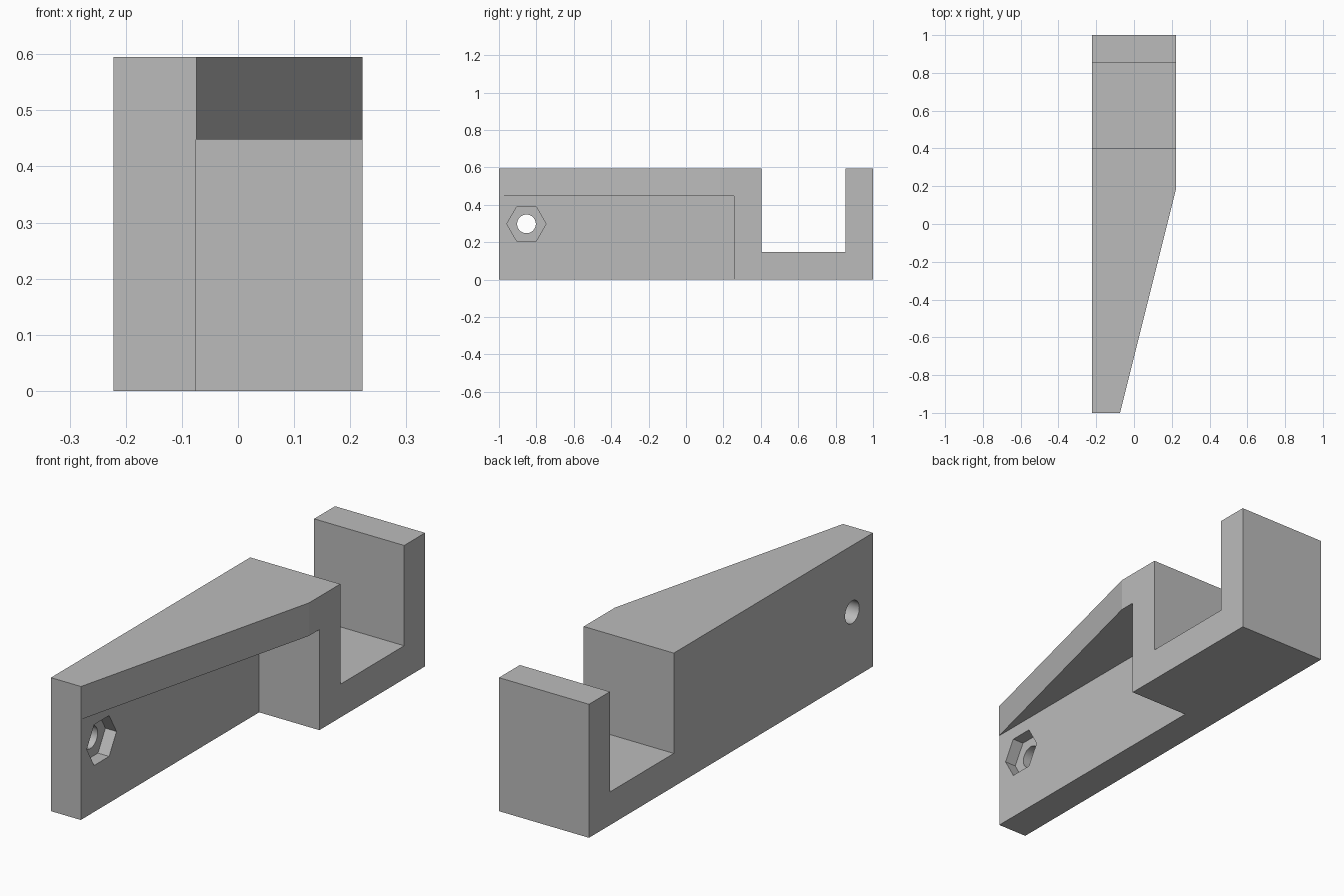
import bpy, bmesh, math
from mathutils import Vector

cube = bpy.data.objects.get("Cube")
if cube:
    bpy.data.objects.remove(cube, do_unlink=True)

HALF_W, HEIGHT, WALL = 0.222, 0.595, 0.148
INNER = -HALF_W + WALL          # inner face of the thin side wall
BOLT_Y, BOLT_Z = -0.853, 0.298

grey = bpy.data.materials.new("plain grey")
grey.use_nodes = True
colour = (0.5, 0.5, 0.5, 1)
grey.diffuse_color = colour
grey.node_tree.nodes["Principled BSDF"].inputs["Base Color"].default_value = colour


def prism(name, points, direction):
    """Extrude a flat outline along a direction."""
    bm = bmesh.new()
    face = bm.faces.new([bm.verts.new(p) for p in points])
    top = bmesh.ops.extrude_face_region(bm, geom=[face])
    verts = [v for v in top["geom"] if isinstance(v, bmesh.types.BMVert)]
    bmesh.ops.translate(bm, verts=verts, vec=Vector(direction))
    bmesh.ops.recalc_face_normals(bm, faces=bm.faces)
    mesh = bpy.data.meshes.new(name)
    bm.to_mesh(mesh)
    bm.free()
    mesh.materials.append(grey)
    obj = bpy.data.objects.new(name, mesh)
    bpy.context.collection.objects.link(obj)
    return obj


def bore(name, sides, radius, x0, x1):
    """Regular prism along x, centred on the bolt axis."""
    angles = [2 * math.pi * i / sides for i in range(sides)]
    ring = [(x0, BOLT_Y + radius * math.cos(a), BOLT_Z + radius * math.sin(a))
            for a in angles]
    return prism(name, ring, (x1 - x0, 0, 0))


# Body: side profile with the open slot between arm and end lip
profile = [(-1, 0), (1, 0), (1, HEIGHT), (0.853, HEIGHT), (0.853, WALL),
           (0.403, WALL), (0.403, HEIGHT), (-1, HEIGHT)]
body = prism("hook_bracket", [(-HALF_W, y, z) for y, z in profile],
             (2 * HALF_W, 0, 0))

# Cutters: tapered side, underside pocket, nut recess, bolt hole
taper = [(INNER, -1), (HALF_W, 0.183), (0.5, 0.183 + 1.183 * 0.278 / 0.296),
         (0.5, -1.2), (INNER - 0.05, -1.2)]
pocket = [(INNER - 0.001, -1.3), (0.6, -1.3), (0.6, 0.256), (INNER - 0.001, 0.256)]
cutters = [
    prism("pocket_cutter", [(x, y, -0.2) for x, y in pocket], (0, 0, 0.648)),
    prism("taper_cutter", [(x, y, -0.3) for x, y in taper], (0, 0, 1.2)),
    bore("nut_cutter", 6, 0.105, INNER - 0.056, 0.1),
    bore("bolt_cutter", 48, 0.05, -0.4, 0.2),
]

bpy.ops.object.select_all(action="DESELECT")
body.select_set(True)
bpy.context.view_layer.objects.active = body
for cutter in cutters:
    cutter.hide_render = True
    mod = body.modifiers.new(cutter.name, "BOOLEAN")
    mod.operation = "DIFFERENCE"
    mod.solver = "EXACT"
    mod.object = cutter
    bpy.ops.object.modifier_apply(modifier=mod.name)
    bpy.data.objects.remove(cutter, do_unlink=True)

# Round bore smooth, every other edge crisp
bpy.ops.object.shade_smooth_by_angle(angle=math.radians(12))
